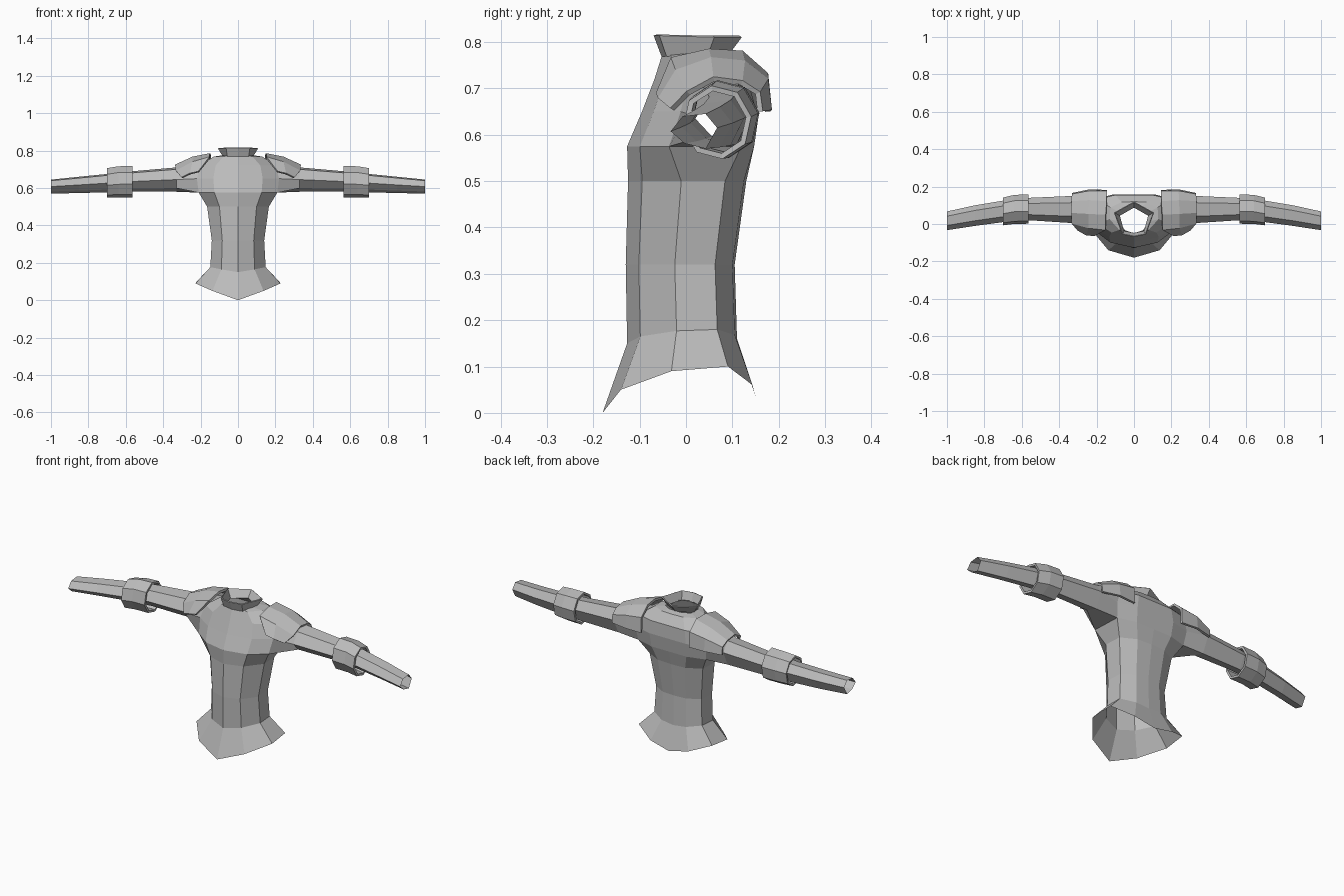
import bpy
import bmesh
import math
from mathutils import Vector

default_cube = bpy.data.objects.get("Cube")
if default_cube:
    bpy.data.objects.remove(default_cube, do_unlink=True)

# One plain grey cloth colour
cloth = bpy.data.materials.new("grey_cloth")
cloth.use_nodes = True
grey = (0.5, 0.5, 0.5, 1.0)
cloth.diffuse_color = grey
cloth.node_tree.nodes["Principled BSDF"].inputs["Base Color"].default_value = grey


def add_rows(bm, rows):
    return [[bm.verts.new(point) for point in row] for row in rows]


def loft(bm, rows, closed=False, skip=lambda row, column: False):
    """Join neighbouring rows of vertices with quads."""
    for r, (lower, upper) in enumerate(zip(rows, rows[1:])):
        count = len(lower)
        for c in range(count if closed else count - 1):
            if not skip(r, c):
                d = (c + 1) % count
                bm.faces.new((lower[c], lower[d], upper[d], upper[c]))


def finish(name, bm, thickness=0.0):
    """Make a mirrored, flat shaded object from its left half."""
    bmesh.ops.recalc_face_normals(bm, faces=bm.faces[:])
    mesh = bpy.data.meshes.new(name)
    bm.to_mesh(mesh)
    bm.free()
    mesh.materials.append(cloth)
    part = bpy.data.objects.new(name, mesh)
    bpy.context.collection.objects.link(part)
    mirror = part.modifiers.new("mirror", 'MIRROR')
    mirror.use_clip = True
    if thickness:
        shell = part.modifiers.new("shell", 'SOLIDIFY')
        shell.thickness = thickness
        shell.offset = 0.0
    return part


# Half cross-section of the torso, from front centre round to back centre
WIDTHS = (0, .6, 1, .97, .5, 0)
DEPTHS = (0, .12, .45, .82, .98, 1)
ARM_DEPTHS = (0, .1, .33, .9, 1, 1)
HEM_RISE = (0, .05, .09, .1, .06, .035)


def torso_ring(z, width, front, back, rise=0.0, depths=DEPTHS):
    return [Vector((width * w, front + (back - front) * d, z + rise * h / .1))
            for w, d, h in zip(WIDTHS, depths, HEM_RISE)]


torso = [
    torso_ring(0, .228, -.18, .15, rise=.1),
    torso_ring(.15, .148, -.127, .11, rise=.03),
    torso_ring(.32, .14, -.13, .105),
    torso_ring(.5, .165, -.125, .13),
    torso_ring(.575, .21, -.127, .147, depths=ARM_DEPTHS),
    torso_ring(.65, .22, -.095, .158, depths=ARM_DEPTHS),
    torso_ring(.72, .2, -.068, .155, depths=ARM_DEPTHS),
    torso_ring(.768, .13, -.053, .12),
    torso_ring(.775, .08, -.05, .09),
]

# Torso with the armhole left open, and the sleeve grown from its rim
bm = bmesh.new()
grid = add_rows(bm, torso)
armhole_row, side = 4, 2
loft(bm, grid, skip=lambda r, c: c == side and r in (armhole_row, armhole_row + 1))
rim = [grid[armhole_row + i][side] for i in range(3)]
rim += [grid[armhole_row + i][side + 1] for i in (2, 1, 0)]

SLEEVE_SECTION = ((.3, .15), (0, .5), (.25, .92), (.75, 1), (1, .6), (.75, 0))


def sleeve_ring(x, front, back, low, high):
    return [(x, front + (back - front) * v, low + (high - low) * w)
            for v, w in SLEEVE_SECTION]


sleeve = add_rows(bm, [
    sleeve_ring(.33, .005, .15, .58, .71),
    sleeve_ring(.56, .02, .14, .58, .69),
    sleeve_ring(.7, .01, .125, .577, .675),
    sleeve_ring(.85, -.01, .1, .573, .66),
    sleeve_ring(1, -.033, .067, .57, .645),
])
loft(bm, [rim] + sleeve, closed=True)
finish("shirt_body", bm)

# Eight-sided band round each forearm
bm = bmesh.new()
band = []
for x, y, z, radius in ((.565, .08, .634, .079), (.64, .078, .633, .078), (.7, .067, .627, .074)):
    ring = []
    for i in range(8):
        angle = math.tau * (i + .2) / 8
        ring.append((x, y + radius * .93 * math.cos(angle), z + radius * math.sin(angle)))
    band.append(ring)
loft(bm, add_rows(bm, band), closed=True)
finish("arm_bands", bm, .012)

# Shoulder pads: a strip arching over the arm from front to back
inner = [(.21, -.06, .687), (.152, -.03, .762), (.15, .05, .78),
         (.145, .12, .776), (.145, .172, .73), (.145, .176, .65)]
outer = [(.3, -.03, .655), (.33, .005, .69), (.333, .06, .72),
         (.333, .12, .712), (.33, .155, .69), (.33, .16, .65)]
arm_axis = Vector((.24, .06, .62))
pad = []
for a, b in zip(inner, outer):
    a, b = Vector(a), Vector(b)
    middle = (a + b) / 2
    outward = middle - arm_axis
    outward.x = 0
    pad.append([a, middle + outward.normalized() * .012, b])
bm = bmesh.new()
loft(bm, add_rows(bm, pad))
finish("shoulder_pads", bm, .012)

# Flared open collar
bm = bmesh.new()
collar = [
    [(0, -.05, .77), (.055, -.04, .77), (.078, .045, .77), (0, .09, .775)],
    [(0, -.067, .815), (.062, -.055, .815), (.105, .06, .812), (0, .118, .812)],
]
loft(bm, add_rows(bm, collar))
finish("collar", bm, .006)
